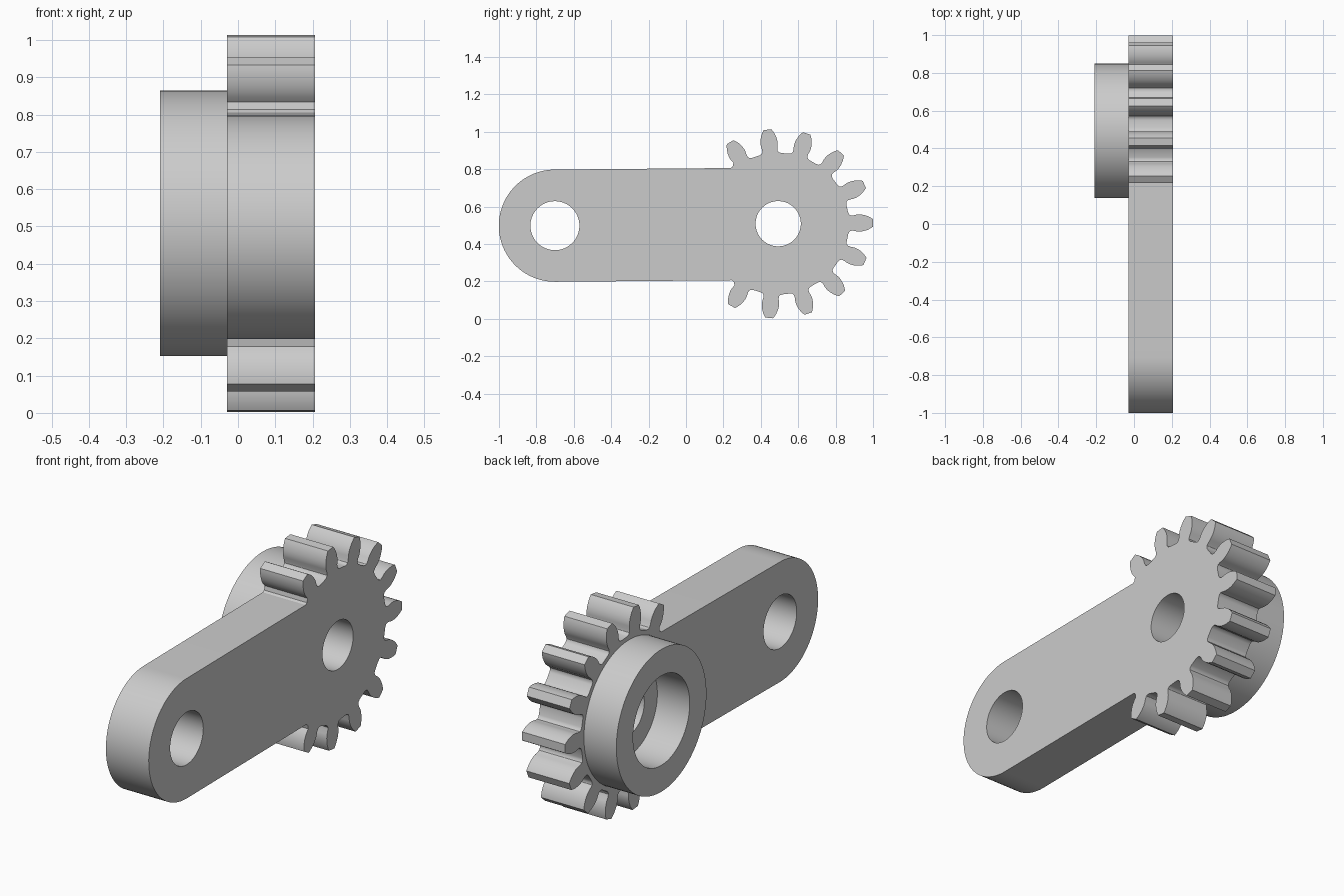
import bpy
import bmesh
from math import sin, cos, pi, radians
from mathutils import Matrix, Vector

if "Cube" in bpy.data.objects:
    bpy.data.objects.remove(bpy.data.objects["Cube"], do_unlink=True)

GREY = (0.6, 0.6, 0.6, 1)
steel = bpy.data.materials.new("plain grey")
steel.use_nodes = True
steel.diffuse_color = GREY
steel.node_tree.nodes["Principled BSDF"].inputs["Base Color"].default_value = GREY

# Gear centre in the side plane, and the slight upward tilt of the arm
CENTRE = Vector((0, 0.493, 0.508))
TILT = Matrix.Rotation(radians(0.5), 4, 'X')
SIDE_PLANE = Matrix(((0, 0, 1, 0), (1, 0, 0, 0), (0, 1, 0, 0), (0, 0, 0, 1)))


def arc(cx, r, start=0, end=2 * pi, n=64, closed=True):
    steps = n if closed else n - 1
    return [(cx + r * cos(start + (end - start) * i / steps),
             r * sin(start + (end - start) * i / steps)) for i in range(n)]


def extruded(name, loops, x0, x1):
    """Flat outline with holes, drawn in the side plane and extruded along x."""
    curve = bpy.data.curves.new(name, 'CURVE')
    curve.dimensions = '2D'
    curve.fill_mode = 'BOTH'
    curve.extrude = (x1 - x0) / 2
    for loop in loops:
        spline = curve.splines.new('POLY')
        spline.points.add(len(loop) - 1)
        for point, (u, v) in zip(spline.points, loop):
            point.co = (u, v, 0, 1)
        spline.use_cyclic_u = True
    helper = bpy.data.objects.new(name + " outline", curve)
    bpy.context.collection.objects.link(helper)
    bpy.context.view_layer.update()
    deps = bpy.context.evaluated_depsgraph_get()
    mesh = bpy.data.meshes.new_from_object(helper.evaluated_get(deps))
    bpy.data.objects.remove(helper, do_unlink=True)

    move = Matrix.Translation(CENTRE + Vector(((x0 + x1) / 2, 0, 0)))
    mesh.transform(move @ TILT @ SIDE_PLANE)
    bm = bmesh.new()
    bm.from_mesh(mesh)
    bmesh.ops.remove_doubles(bm, verts=bm.verts, dist=0.0002)
    bmesh.ops.recalc_face_normals(bm, faces=bm.faces)
    bm.to_mesh(mesh)
    bm.free()
    mesh.materials.clear()
    mesh.materials.append(steel)
    obj = bpy.data.objects.new(name, mesh)
    bpy.context.collection.objects.link(obj)
    bpy.ops.object.select_all(action='DESELECT')
    obj.select_set(True)
    bpy.context.view_layer.objects.active = obj
    bpy.ops.object.shade_smooth_by_angle(angle=radians(32))
    return obj


# One tooth flank: radius and half width, from root to tip
FLANK = [(0.374, 0.058), (0.379, 0.047), (0.388, 0.041), (0.402, 0.041),
         (0.42, 0.045), (0.438, 0.046), (0.458, 0.043), (0.48, 0.036),
         (0.497, 0.027), (0.506, 0.021)]
ROOT = 3  # flank points that form the root fillet


def tooth(angle, first, last):
    rising = [(r, -w) for r, w in FLANK[ROOT if first else 0:]]
    falling = [(r, w) for r, w in reversed(FLANK[ROOT if last else 0:])]
    a = radians(angle)
    return [(r * cos(a) - w * sin(a), r * sin(a) + w * cos(a))
            for r, w in rising + falling]


# Lever arm with a partial gear of eleven teeth
ARM = -1.194
outline = []
for k in range(-5, 6):
    outline += tooth(24 * k, k == -5, k == 5)
outline += [(-0.241, 0.307), (-0.252, 0.3)]
outline += arc(ARM, 0.3, pi / 2, 3 * pi / 2, 40, closed=False)
outline += [(-0.252, -0.3), (-0.241, -0.307)]

extruded("geared_arm", [outline, arc(0, 0.121), arc(ARM, 0.131)], -0.03, 0.207)

# Raised collar behind the gear
extruded("collar", [arc(0, 0.356, n=80), arc(0, 0.224)], -0.209, -0.03)
